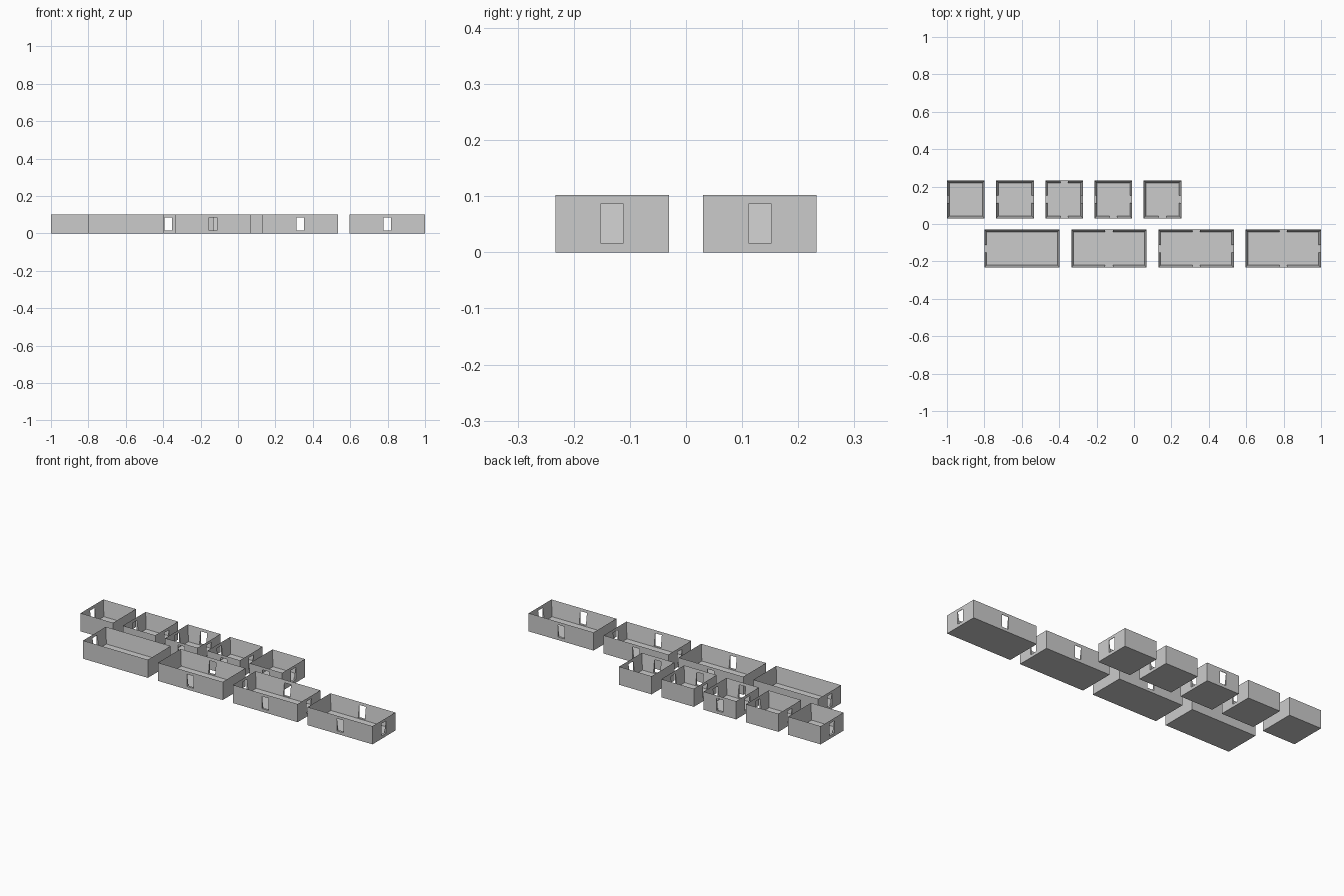
import bpy, bmesh
from mathutils import Matrix, Vector

if "Cube" in bpy.data.objects:
    bpy.data.objects.remove(bpy.data.objects["Cube"])

HEIGHT, WALL, FLOOR = 0.102, 0.0125, 0.0135
DOOR_W, DOOR_LOW, DOOR_HIGH = 0.041, 0.017, 0.086
DEPTH = 0.202


def box(name, centre, size):
    bm = bmesh.new()
    bmesh.ops.create_cube(bm, size=1.0, matrix=Matrix.LocRotScale(Vector(centre), None, Vector(size)))
    mesh = bpy.data.meshes.new(name)
    bm.to_mesh(mesh)
    bm.free()
    obj = bpy.data.objects.new(name, mesh)
    bpy.context.collection.objects.link(obj)
    return obj


def room(name, x, y, length, doors):
    # open tray: block with its top face inset and pushed down to the floor
    obj = box(name, (x, y, HEIGHT / 2), (length, DEPTH, HEIGHT))
    bm = bmesh.new()
    bm.from_mesh(obj.data)
    top = max(bm.faces, key=lambda f: f.calc_center_median().z)
    bmesh.ops.inset_region(bm, faces=[top], thickness=WALL, use_even_offset=True)
    bmesh.ops.translate(bm, verts=top.verts, vec=(0, 0, FLOOR - HEIGHT))
    bm.to_mesh(obj.data)
    bm.free()

    # doorways, one per listed side
    sides = {"W": (-1, 0), "E": (1, 0), "S": (0, -1), "N": (0, 1)}
    zc, zh = (DOOR_LOW + DOOR_HIGH) / 2, DOOR_HIGH - DOOR_LOW
    for side in doors:
        dx, dy = sides[side]
        centre = (x + dx * (length - WALL) / 2, y + dy * (DEPTH - WALL) / 2, zc)
        size = (WALL * 2 if dx else DOOR_W, WALL * 2 if dy else DOOR_W, zh)
        cutter = box(name + "_doorway_cutter", centre, size)
        cutter.hide_render = True
        cutter.hide_set(True)
        mod = obj.modifiers.new("doorway_" + side, "BOOLEAN")
        mod.operation = "DIFFERENCE"
        mod.solver = "EXACT"
        mod.object = cutter


# back row: square rooms
small = [("end", "W"), ("straight", "WE"), ("cross", "WESN"), ("junction", "WES"), ("corner", "ES")]
for i, (kind, doors) in enumerate(small):
    room("small_room_" + kind, -0.899 + 0.2628 * i, 0.1315, 0.202, doors)

# front row: long rooms
large = [("end", "W"), ("straight", "SN"), ("cross", "WESN"), ("junction", "SNE")]
for i, (kind, doors) in enumerate(large):
    room("large_room_" + kind, -0.599 + 0.4655 * i, -0.1315, 0.403, doors)
